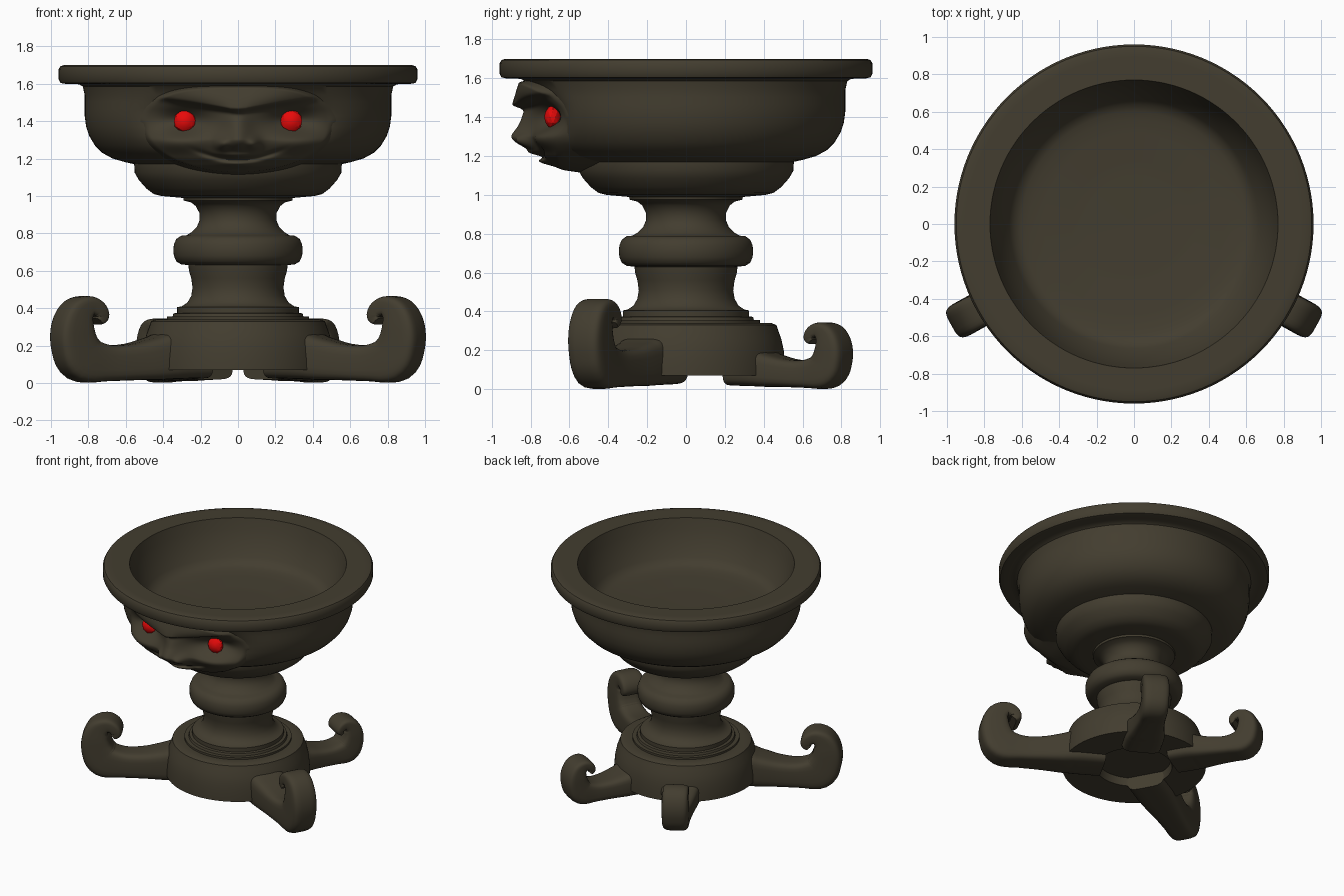
import bpy, bmesh, math
from mathutils import Vector

if "Cube" in bpy.data.objects:
    bpy.data.objects.remove(bpy.data.objects["Cube"])

def material(name, rgb):
    m = bpy.data.materials.new(name)
    m.diffuse_color = (*rgb, 1)
    m.use_nodes = True
    m.node_tree.nodes["Principled BSDF"].inputs["Base Color"].default_value = m.diffuse_color
    return m

STONE = material("dark olive stone", (0.056, 0.047, 0.029))
RED = material("red eye", (0.8, 0.003, 0.003))

def finish(name, bm, mat, angle=38, flip=True):
    if flip:
        bmesh.ops.recalc_face_normals(bm, faces=bm.faces)
    me = bpy.data.meshes.new(name)
    bm.to_mesh(me)
    bm.free()
    me.materials.append(mat)
    ob = bpy.data.objects.new(name, me)
    bpy.context.collection.objects.link(ob)
    bpy.ops.object.select_all(action='DESELECT')
    ob.select_set(True)
    bpy.context.view_layer.objects.active = ob
    bpy.ops.object.shade_smooth_by_angle(angle=math.radians(angle))
    return ob

def lathe(name, pts, push=None, n=112):
    fine = []
    for a, b in zip(pts, pts[1:]):
        k = max(1, int(math.dist(a, b) / 0.035))
        fine += [(a[0] + (b[0]-a[0])*i/k, a[1] + (b[1]-a[1])*i/k) for i in range(k)]
    fine.append(pts[-1])
    bm = bmesh.new()
    rows = []
    for r, z in fine:
        if r < 1e-5:
            rows.append([bm.verts.new((0, 0, z))] * n)
            continue
        row = []
        for i in range(n):
            a = 2 * math.pi * i / n
            x, y = r * math.cos(a), r * math.sin(a)
            if push:
                y += push(x, y, z, r)
            row.append(bm.verts.new((x, y, z)))
        rows.append(row)
    for A, B in zip(rows, rows[1:]):
        for i in range(n):
            j = (i + 1) % n
            vs = list(dict.fromkeys((A[i], A[j], B[j], B[i])))
            if len(vs) > 2:
                bm.faces.new(vs)
    return finish(name, bm, STONE)

def gauss(u, v):
    return math.exp(-(u*u + v*v) / 2)

# bowl, with the wall pressed in behind the eye sockets
def socket_push(x, y, z, r):
    if y > 0 or r < 0.775 or z > 1.58:
        return 0
    return 0.13 * gauss((abs(x) - 0.285) / 0.13, (z - 1.41) / 0.065)

lathe("bowl", [
    (0, 1.355), (0.3, 1.36), (0.52, 1.375), (0.60, 1.388), (0.64, 1.405), (0.665, 1.44),
    (0.70, 1.50), (0.735, 1.58), (0.76, 1.66), (0.77, 1.70), (0.93, 1.70), (0.95, 1.693),
    (0.96, 1.675), (0.96, 1.625), (0.95, 1.605), (0.93, 1.60), (0.85, 1.597), (0.83, 1.585),
    (0.82, 1.54), (0.82, 1.43), (0.812, 1.37), (0.795, 1.32), (0.765, 1.27), (0.725, 1.23),
    (0.67, 1.20), (0.60, 1.18), (0.555, 1.17), (0.553, 1.125), (0.53, 1.085), (0.49, 1.04),
    (0.45, 1.01), (0.41, 1.0), (0.30, 0.99), (0, 0.99)], socket_push)

# turned stem
lathe("stem", [
    (0, 1.0), (0.295, 1.0), (0.29, 0.975), (0.25, 0.965), (0.225, 0.945), (0.207, 0.91),
    (0.205, 0.87), (0.22, 0.835), (0.25, 0.805), (0.275, 0.79), (0.305, 0.787), (0.33, 0.77),
    (0.343, 0.74), (0.345, 0.71), (0.343, 0.68), (0.33, 0.65), (0.305, 0.635), (0.265, 0.63),
    (0.262, 0.60), (0.25, 0.56), (0.243, 0.51), (0.25, 0.465), (0.27, 0.43), (0.30, 0.41),
    (0.325, 0.405), (0.325, 0.375), (0.345, 0.372), (0.35, 0.355), (0.38, 0.355), (0.38, 0.33), (0, 0.33)])

# round base with a recess in the middle of its underside
lathe("base", [
    (0, 0.34), (0.44, 0.34), (0.465, 0.33), (0.475, 0.30), (0.49, 0.26), (0.503, 0.20),
    (0.51, 0.12), (0.51, 0.07), (0.27, 0.07), (0.26, 0.13), (0, 0.13)])

# curled legs: (distance along leg, height, half thickness, half width)
PATH = [(0.21, 0.14, 0.115, 0.14), (0.40, 0.145, 0.125, 0.14), (0.50, 0.13, 0.115, 0.13),
        (0.65, 0.112, 0.098, 0.11), (0.80, 0.107, 0.098, 0.097), (0.935, 0.13, 0.125, 0.095),
        (0.985, 0.21, 0.115, 0.095), (0.995, 0.30, 0.10, 0.095), (0.97, 0.375, 0.08, 0.092),
        (0.915, 0.41, 0.056, 0.09), (0.866, 0.392, 0.046, 0.09), (0.85, 0.355, 0.042, 0.088),
        (0.868, 0.33, 0.025, 0.085)]

def smooth_path(P, k=5):
    P = [Vector(p) for p in P]
    out = []
    for i in range(len(P) - 1):
        a, b, c, d = P[max(i-1, 0)], P[i], P[i+1], P[min(i+2, len(P)-1)]
        for s in range(k):
            t = s / k
            out.append(0.5 * (2*b + (c-a)*t + (2*a-5*b+4*c-d)*t*t + (3*b-a-3*c+d)*t**3))
    return out + [P[-1]]

def leg(name, degrees, tip, scale):
    ca, sa = math.cos(math.radians(degrees)), math.sin(math.radians(degrees))
    path = smooth_path(PATH)
    bm = bmesh.new()
    rings = []
    m = 24
    for i, p in enumerate(path):
        d = path[min(i+1, len(path)-1)] - path[max(i-1, 0)]
        L = math.hypot(d[0], d[1])
        nr, nz = -d[1] / L, d[0] / L
        ring = []
        for j in range(m):
            a = 2 * math.pi * (j + 0.5) / m
            c, s = math.cos(a), math.sin(a)
            u = math.copysign(abs(c) ** 0.45, c) * p[3]
            v = math.copysign(abs(s) ** 0.45, s) * p[2]
            r = tip - scale * (1.10 - (p[0] + nr * v))
            z = max(0.0, scale * (p[1] + nz * v))
            ring.append(bm.verts.new((r*ca - u*sa, r*sa + u*ca, z)))
        rings.append(ring)
    for A, B in zip(rings, rings[1:]):
        for j in range(m):
            bm.faces.new((A[j], A[(j+1) % m], B[(j+1) % m], B[j]))
    bm.faces.new(rings[0])
    bm.faces.new(rings[-1])
    finish(name, bm, STONE, 45)

leg("front_leg_right", -29, 1.115, 1.0)
leg("front_leg_left", 209, 1.115, 1.0)
leg("back_leg_right", 60, 0.955, 0.74)
leg("back_leg_left", 120, 0.955, 0.74)

# scowling face mask: a relief over the front of the bowl
def interp(z, table):
    for (z0, v0), (z1, v1) in zip(table, table[1:]):
        if z <= z1:
            t = max(0, (z - z0) / (z1 - z0))
            return v0 + (v1 - v0) * t
    return table[-1][1]

CENTRE = [(1.08, 0.55), (1.12, 0.62), (1.16, 0.70), (1.2, 0.745), (1.3, 0.79), (1.45, 0.805), (1.61, 0.835)]
WALL = [(1.08, 0.50), (1.17, 0.53), (1.2, 0.64), (1.27, 0.74), (1.4, 0.80), (1.61, 0.80)]

def depth(x, z):
    ax = abs(x)
    c = interp(z, CENTRE)
    y = math.sqrt(max(c*c - x*x, 0.01))
    brow = 1.465 + 0.17 * ax                                     # angry brow line
    up = z - brow
    y += 0.07 * math.exp(-(up / (0.085 if up > 0 else 0.014))**2 / 2) * math.exp(-(ax / 0.42)**4)
    y -= 0.095 * gauss((ax - 0.285) / 0.10, (z - 1.405) / 0.05)  # eye socket
    y += 0.045 * gauss(x / 0.05, (z - 1.38) / 0.06)              # nose
    y += 0.095 * gauss(x / 0.06, (z - 1.285) / 0.045)
    y += 0.05 * gauss((ax - 0.085) / 0.025, (z - 1.275) / 0.025)
    y += 0.05 * gauss((ax - 0.34) / 0.12, (z - 1.285) / 0.04)    # cheeks
    y += 0.025 * gauss(x / 0.09, (z - 1.215) / 0.012)            # upper lip
    y -= 0.03 * math.exp(-((z - 1.195 - 0.9*ax*ax) / 0.010)**2 / 2) * math.exp(-(ax / 0.2)**4)
    y += 0.04 * gauss(x / 0.06, (z - 1.172) / 0.015)             # lower lip
    return y

bm = bmesh.new()
N, R = 128, 56
mid = bm.verts.new((0, -depth(0, 1.36), 1.36))
prev = None
for k in range(1, R + 1):
    s = k / R
    t = min(1, (1 - s) / 0.10)
    t = t * t * (3 - 2 * t)
    row = []
    for i in range(N):
        a = 2 * math.pi * i / N
        c, sn = math.cos(a), math.sin(a)
        if sn > 0:
            x, z = 0.53 * math.copysign(abs(c)**0.6, c), 1.36 + 0.24 * sn**0.8
        else:
            x, z = 0.53 * c, 1.36 + 0.255 * sn
        x, z = x * s, 1.36 + (z - 1.36) * s
        w = interp(z, WALL)
        inner = math.sqrt(max(w*w - x*x, 0.01))
        row.append(bm.verts.new((x, -(depth(x, z)*t + inner*(1 - t)), z)))
    for i in range(N):
        j = (i + 1) % N
        if prev:
            bm.faces.new((prev[i], row[i], row[j], prev[j]))
        else:
            bm.faces.new((mid, row[i], row[j]))
    prev = row
finish("face_mask", bm, STONE, 60, flip=False)

# red eyes
for side, sx in (("right", 1), ("left", -1)):
    bm = bmesh.new()
    bmesh.ops.create_icosphere(bm, subdivisions=2, radius=0.06)
    for v in bm.verts:
        v.co = (v.co.x + sx * 0.285, v.co.y * 0.75 - 0.685, v.co.z + 1.40)
    finish("eye_" + side, bm, RED, 20)
